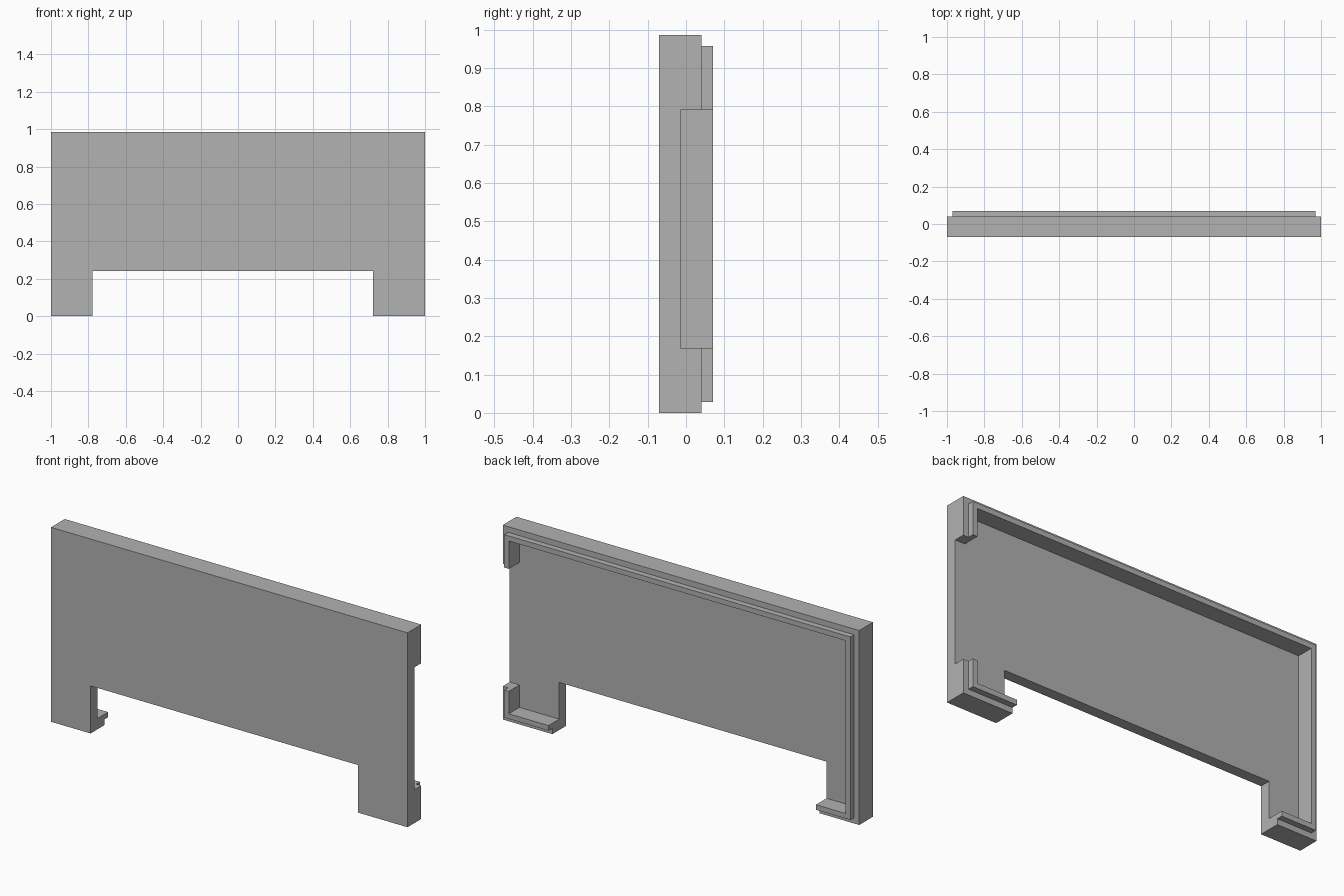
import bpy
import bmesh
from mathutils import Vector

cube = bpy.data.objects.get("Cube")
if cube:
    bpy.data.objects.remove(cube, do_unlink=True)

# Main dimensions
TOP = 0.986
FRONT, FLOOR, RIM, BACK = -0.07, -0.015, 0.04, 0.07
WALL, STEP = 0.055, 0.029
LEG_L, LEG_R, ARCH = 0.722, -0.778, 0.241
SLOT_LOW, SLOT_HIGH = 0.169, 0.79

grey = bpy.data.materials.new("plain_grey")
grey.use_nodes = True
colour = (0.445, 0.445, 0.445, 1)
grey.diffuse_color = colour
grey.node_tree.nodes["Principled BSDF"].inputs["Base Color"].default_value = colour


def finish(bm, name):
    bmesh.ops.recalc_face_normals(bm, faces=bm.faces)
    mesh = bpy.data.meshes.new(name)
    bm.to_mesh(mesh)
    bm.free()
    mesh.materials.append(grey)
    obj = bpy.data.objects.new(name, mesh)
    bpy.context.collection.objects.link(obj)
    return obj


def plate(name, outline, y0, y1):
    """Extrude an x-z outline from y0 to y1."""
    bm = bmesh.new()
    face = bm.faces.new([bm.verts.new((x, y0, z)) for x, z in outline])
    out = bmesh.ops.extrude_face_region(bm, geom=[face])
    moved = [v for v in out["geom"] if isinstance(v, bmesh.types.BMVert)]
    bmesh.ops.translate(bm, verts=moved, vec=(0, y1 - y0, 0))
    return finish(bm, name)


def stepped_wall(name, path):
    """Sweep the stepped wall profile; each station is x, z and its inward direction."""
    profile = [(0, FLOOR), (WALL, FLOOR), (WALL, BACK),
               (STEP, BACK), (STEP, RIM), (0, RIM)]
    bm = bmesh.new()
    rings = []
    for x, z, dx, dz in path:
        rings.append([bm.verts.new(Vector((x + t * dx, y, z + t * dz)))
                      for t, y in profile])
    n = len(profile)
    for a, b in zip(rings, rings[1:]):
        for i in range(n):
            j = (i + 1) % n
            bm.faces.new((a[i], a[j], b[j], b[i]))
    bm.faces.new(rings[0])
    bm.faces.new(rings[-1])
    return finish(bm, name)


# Flat front panel with two legs
plate("front_panel",
      [(-1, 0), (LEG_R, 0), (LEG_R, ARCH), (LEG_L, ARCH),
       (LEG_L, 0), (1, 0), (1, TOP), (-1, TOP)], FRONT, FLOOR)

# Long rim: left upper corner, top, right side, right foot
stepped_wall("main_rim",
             [(1, SLOT_HIGH, -1, 0), (1, TOP, -1, -1), (-1, TOP, 1, -1),
              (-1, 0, 1, 1), (LEG_R, 0, 0, 1)])

# Short rim round the left foot
stepped_wall("left_foot_rim",
             [(1, SLOT_LOW, -1, 0), (1, 0, -1, 1), (LEG_L, 0, 0, 1)])
